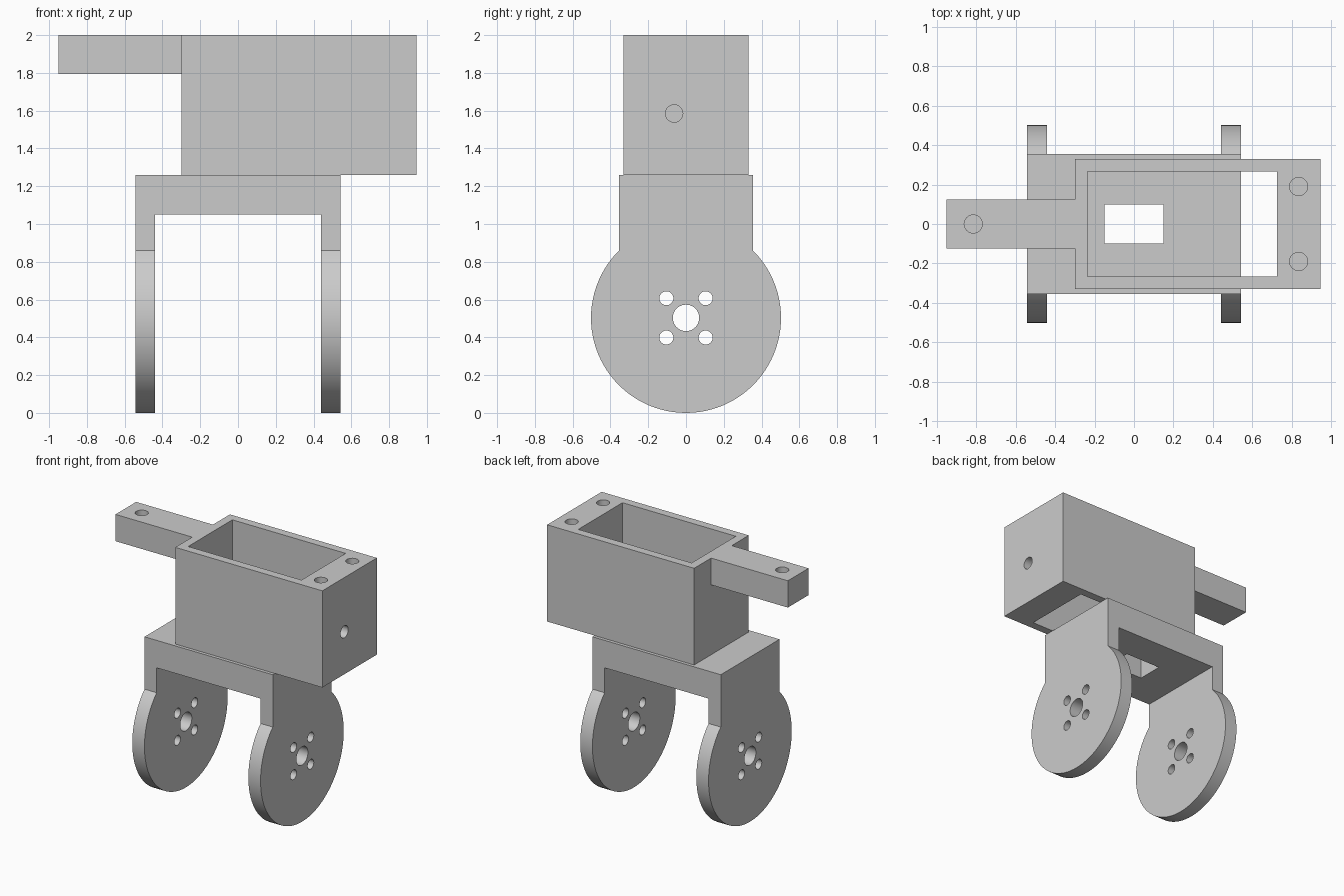
import bpy, bmesh
from math import sin, cos, acos, pi
from mathutils import Matrix

cube = bpy.data.objects.get("Cube")
if cube:
    bpy.data.objects.remove(cube, do_unlink=True)

grey = bpy.data.materials.new("plain grey")
grey.use_nodes = True
grey.diffuse_color = (0.6, 0.6, 0.6, 1)
grey.node_tree.nodes["Principled BSDF"].inputs["Base Color"].default_value = grey.diffuse_color


def finish(name, bm):
    bmesh.ops.recalc_face_normals(bm, faces=bm.faces)
    mesh = bpy.data.meshes.new(name)
    bm.to_mesh(mesh)
    bm.free()
    mesh.materials.append(grey)
    obj = bpy.data.objects.new(name, mesh)
    bpy.context.collection.objects.link(obj)
    return obj


def box(name, x, y, z):
    """Box from (low, high) ranges on each axis."""
    bm = bmesh.new()
    bmesh.ops.create_cube(bm, size=1)
    for v in bm.verts:
        v.co = [lo + (c + 0.5) * (hi - lo) for c, (lo, hi) in zip(v.co, (x, y, z))]
    return finish(name, bm)


def rod(name, center, radius, length, along_x=False):
    bm = bmesh.new()
    turn = Matrix.Rotation(pi / 2, 4, 'Y') if along_x else Matrix()
    bmesh.ops.create_cone(bm, cap_ends=True, segments=40, radius1=radius, radius2=radius,
                          depth=length, matrix=Matrix.Translation(center) @ turn)
    return finish(name, bm)


def combine(obj, other, operation='DIFFERENCE'):
    """Apply a boolean and discard the helper."""
    other.hide_render = True
    mod = obj.modifiers.new("cut", 'BOOLEAN')
    mod.object, mod.operation, mod.solver = other, operation, 'EXACT'
    bpy.context.view_layer.objects.active = obj
    bpy.ops.object.modifier_apply(modifier=mod.name)
    bpy.data.objects.remove(other, do_unlink=True)


def smooth(obj):
    bpy.ops.object.select_all(action='DESELECT')
    obj.select_set(True)
    bpy.context.view_layer.objects.active = obj
    bpy.ops.object.shade_smooth_by_angle()


# Fork bracket: keyhole side profile swept across the full width
R, HUB, NECK, HALF, TOP = 0.503, 0.503, 0.355, 0.543, 1.26
start = acos(NECK / R)
steps = 72
profile = [(-NECK, TOP), (NECK, TOP)]
for i in range(steps + 1):
    a = start - (pi + 2 * start) * i / steps
    profile.append((R * cos(a), HUB + R * sin(a)))
bm = bmesh.new()
face = bm.faces.new([bm.verts.new((-HALF, y, z)) for y, z in profile])
sweep = bmesh.ops.extrude_face_region(bm, geom=[face])
moved = [g for g in sweep["geom"] if isinstance(g, bmesh.types.BMVert)]
bmesh.ops.translate(bm, verts=moved, vec=(2 * HALF, 0, 0))
bracket = finish("fork_bracket", bm)

# Gap between the two discs, and the window in the bridge
combine(bracket, box("gap_cutter", (-0.44, 0.44), (-1, 1), (-1, 1.05)))
combine(bracket, box("window_cutter", (-0.15, 0.15), (-0.1, 0.1), (1, 1.4)))

# Hub hole and four screw holes through both discs
combine(bracket, rod("hub_cutter", (0, 0, HUB), 0.07, 2, True))
for sy in (-1, 1):
    for sz in (-1, 1):
        center = (0, sy * 0.104, HUB + sz * 0.104)
        combine(bracket, rod("screw_cutter", center, 0.037, 2, True))
smooth(bracket)

# Open housing with its mounting arm
housing = box("housing", (-0.3, 0.945), (-0.33, 0.33), (TOP, 2))
combine(housing, box("arm", (-0.95, -0.27), (-0.125, 0.125), (1.795, 2)), 'UNION')
combine(housing, box("pocket_cutter", (-0.235, 0.725), (-0.267, 0.267), (1, 2.2)))

# Blind screw holes from above, and one hole in the end wall
for x, y in ((-0.815, 0), (0.835, 0.19), (0.835, -0.19)):
    combine(housing, rod("pilot_cutter", (x, y, 2), 0.046, 0.3))
combine(housing, rod("end_cutter", (0.85, -0.063, 1.585), 0.046, 0.4, True))
smooth(housing)
